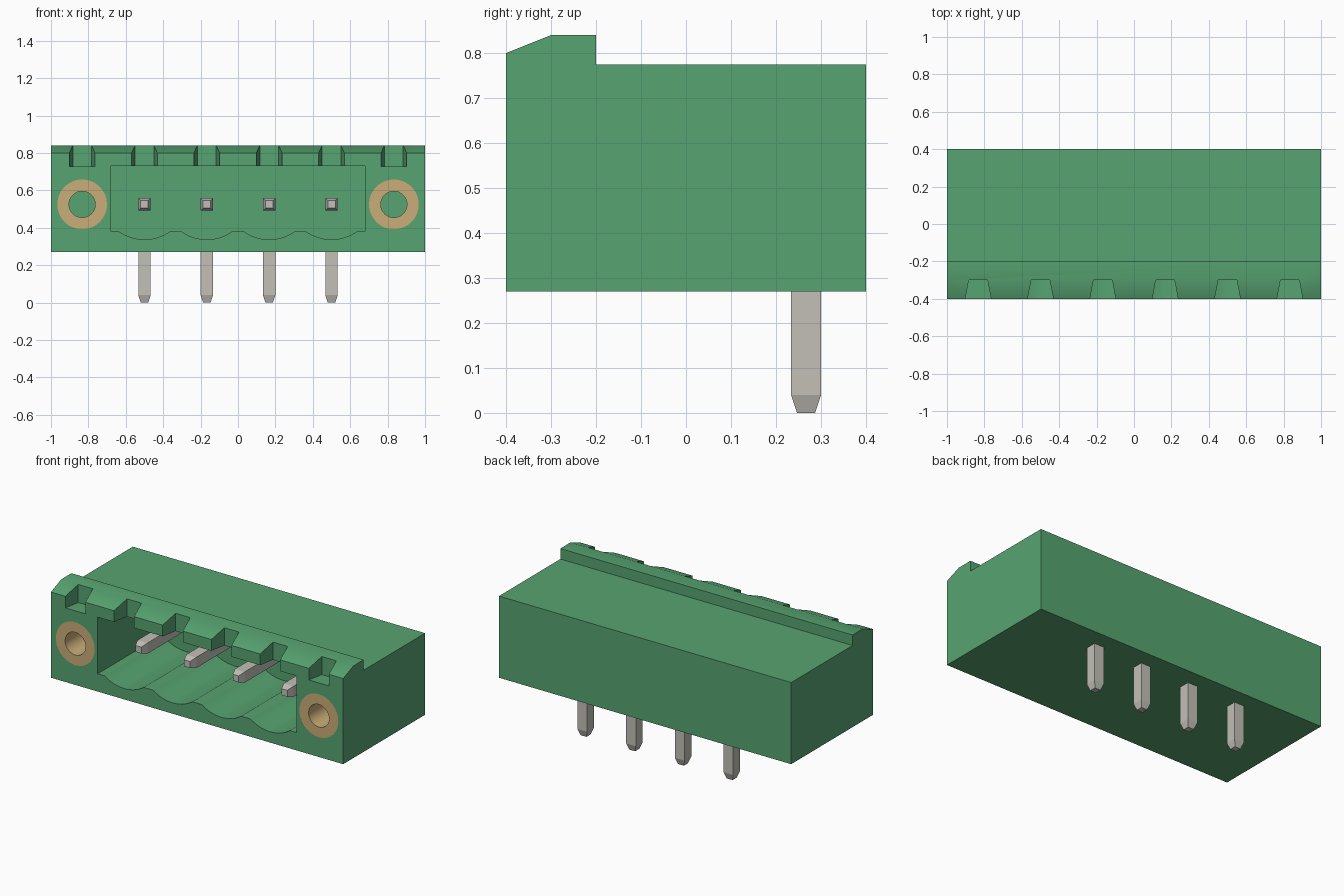
import bpy, bmesh, math
from mathutils import Vector

cube = bpy.data.objects.get("Cube")
if cube:
    bpy.data.objects.remove(cube, do_unlink=True)


def material(name, rgb):
    lin = [((c / 255 + 0.055) / 1.055) ** 2.4 for c in rgb] + [1.0]
    m = bpy.data.materials.new(name)
    m.use_nodes = True
    m.diffuse_color = lin
    m.node_tree.nodes["Principled BSDF"].inputs["Base Color"].default_value = lin
    return m


GREEN = material("green plastic", (87, 164, 113))
BRASS = material("brass", (202, 174, 120))
METAL = material("tinned metal", (194, 192, 183))


def finish(name, bm, mat):
    bmesh.ops.recalc_face_normals(bm, faces=bm.faces)
    me = bpy.data.meshes.new(name)
    bm.to_mesh(me)
    bm.free()
    me.materials.append(mat)
    ob = bpy.data.objects.new(name, me)
    bpy.context.collection.objects.link(ob)
    return ob


def prism(name, points, offset, mat=GREEN):
    """Extrude a closed outline of 3D points along an offset."""
    bm = bmesh.new()
    face = bm.faces.new([bm.verts.new(p) for p in points])
    ext = bmesh.ops.extrude_face_region(bm, geom=[face])["geom"]
    bmesh.ops.translate(bm, vec=Vector(offset),
                        verts=[v for v in ext if isinstance(v, bmesh.types.BMVert)])
    return finish(name, bm, mat)


def circle(x, y, z, r, n=48):
    return [(x + r * math.cos(2 * math.pi * i / n), y,
             z + r * math.sin(2 * math.pi * i / n)) for i in range(n)]


def activate(ob):
    bpy.ops.object.select_all(action='DESELECT')
    ob.select_set(True)
    bpy.context.view_layer.objects.active = ob


def cut(ob, cutter):
    cutter.hide_render = True
    activate(ob)
    mod = ob.modifiers.new("cut", 'BOOLEAN')
    mod.operation, mod.solver, mod.object = 'DIFFERENCE', 'EXACT', cutter
    bpy.ops.object.modifier_apply(modifier=mod.name)
    bpy.data.objects.remove(cutter, do_unlink=True)


def smooth(ob):
    activate(ob)
    bpy.ops.object.shade_smooth_by_angle(angle=math.radians(25))


PIN_X = [-0.5, -0.1667, 0.1667, 0.5]
SCREW_X = [-0.8333, 0.8333]
MID_Z = 0.525

# Housing: side profile extruded across the width
profile = [(-0.4, 0.27), (0.4, 0.27), (0.4, 0.775), (-0.2, 0.775),
           (-0.2, 0.84), (-0.3, 0.84), (-0.4, 0.8)]
housing = prism("housing", [(-1, y, z) for y, z in profile], (2, 0, 0))

# Socket cavity with one scooped floor per pin
outline = [(-0.68, 0.73), (-0.68, 0.38)]
half, sag = 0.135, 0.043
radius = (half ** 2 + sag ** 2) / (2 * sag)
span = math.asin(half / radius)
for x in PIN_X:
    for i in range(17):
        a = span * (i / 8 - 1)
        outline.append((x + radius * math.sin(a),
                        0.38 - sag + radius * (1 - math.cos(a))))
outline += [(0.68, 0.38), (0.68, 0.73)]
cut(housing, prism("cavity_cutter", [(x, -0.5, z) for x, z in outline], (0, 0.7, 0)))

# Keying notches, narrowing toward the back
for x in PIN_X + SCREW_X:
    plan = [(-0.0875, -0.5), (0.0875, -0.5), (0.05, -0.3), (-0.05, -0.3)]
    cut(housing, prism("notch_cutter", [(x + px, py, 0.728) for px, py in plan], (0, 0, 0.3)))

# Threaded inserts seated in blind bores at both ends
for side, x in zip(("right", "left"), SCREW_X):
    cut(housing, prism("bore_cutter", circle(x, -0.5, MID_Z, 0.133), (0, 0.4, 0)))
    insert = prism(side + "_screw_insert", circle(x, -0.4, MID_Z, 0.133), (0, 0.3, 0), BRASS)
    cut(insert, prism("hole_cutter", circle(x, -0.5, MID_Z, 0.07), (0, 0.7, 0)))
    smooth(insert)
smooth(housing)


# Square pins with tapered tips
def pin(name, base, tip):
    base, tip = Vector(base), Vector(tip)
    axis = (tip - base).normalized()
    u = Vector((1, 0, 0))
    v = axis.cross(u)
    bm = bmesh.new()
    rings = []
    for centre, h in ((base, 0.0333), (tip - axis * 0.04, 0.0333), (tip, 0.02)):
        rings.append([bm.verts.new(centre + u * h * a + v * h * b)
                      for a, b in ((-1, -1), (1, -1), (1, 1), (-1, 1))])
    for lo, hi in zip(rings, rings[1:]):
        for i in range(4):
            j = (i + 1) % 4
            bm.faces.new((lo[i], lo[j], hi[j], hi[i]))
    bm.faces.new(rings[0])
    bm.faces.new(rings[-1])
    return finish(name, bm, METAL)


for n, x in enumerate(PIN_X, 1):
    pin(f"contact_pin_{n}", (x, 0.28, MID_Z), (x, -0.26, MID_Z))
    pin(f"solder_pin_{n}", (x, 0.267, MID_Z), (x, 0.267, 0))
